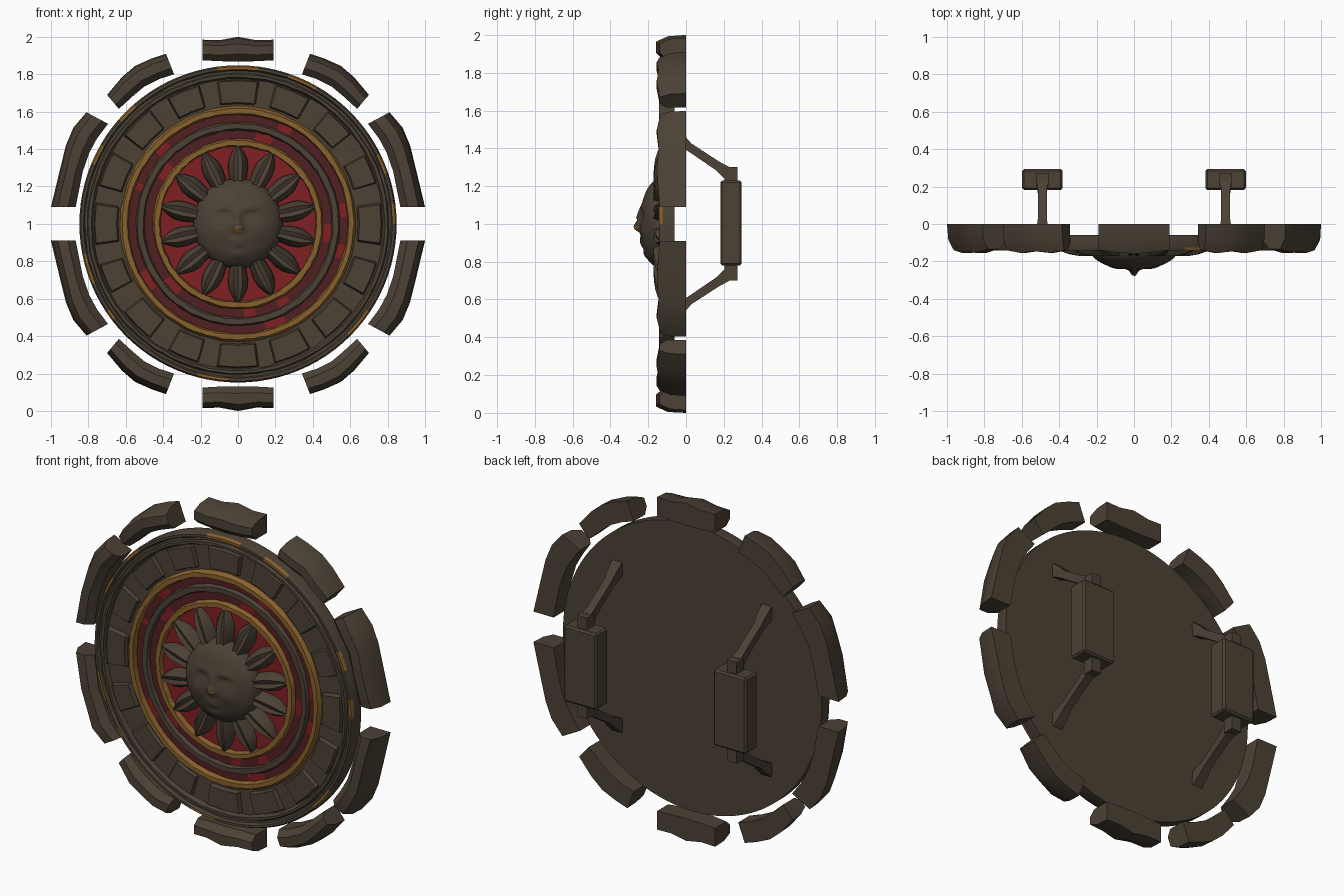
import bpy, bmesh, math, random
from mathutils import Vector, Matrix

if "Cube" in bpy.data.objects:
    bpy.data.objects.remove(bpy.data.objects["Cube"])

random.seed(4)


def material(name, rgb):
    m = bpy.data.materials.new(name)
    m.diffuse_color = (*rgb, 1)
    m.use_nodes = True
    m.node_tree.nodes["Principled BSDF"].inputs["Base Color"].default_value = m.diffuse_color
    return m


BROWN = material("weathered brown", (0.072, 0.054, 0.036))
GOLD = material("worn gold", (0.25, 0.122, 0.026))
RED = material("bright red", (0.22, 0.014, 0.017))
DARK_RED = material("dark red", (0.085, 0.014, 0.015))
ALL = [BROWN, GOLD, RED, DARK_RED]


def finish(bm, name, angle=35, fix=True):
    if fix:
        bmesh.ops.recalc_face_normals(bm, faces=bm.faces)
    me = bpy.data.meshes.new(name)
    bm.to_mesh(me)
    bm.free()
    for m in ALL:
        me.materials.append(m)
    ob = bpy.data.objects.new(name, me)
    bpy.context.collection.objects.link(ob)
    bpy.ops.object.select_all(action='DESELECT')
    ob.select_set(True)
    bpy.context.view_layer.objects.active = ob
    bpy.ops.object.shade_smooth_by_angle(angle=math.radians(angle))
    return ob


def loft(bm, sections):
    """Skin closed cross-sections in order and cap both ends."""
    rows = [[bm.verts.new(p) for p in s] for s in sections]
    n = len(rows[0])
    for a, b in zip(rows, rows[1:]):
        for i in range(n):
            j = (i + 1) % n
            bm.faces.new((a[i], a[j], b[j], b[i]))
    bm.faces.new(rows[0])
    bm.faces.new(rows[-1][::-1])


def polar(r, a, y):
    return Vector((r * math.sin(a), y, 1 + r * math.cos(a)))


# Round shield board: lathe profile (radius, y, material of the band that follows)
PROFILE = [(0, -.105, 2), (.415, -.105, 1), (.42, -.135, 1), (.447, -.135, 1),
           (.455, -.11, 3), (.50, -.11, 0), (.508, -.13, 0), (.537, -.13, 0),
           (.545, -.11, 3), (.585, -.11, 1), (.592, -.14, 1), (.618, -.14, 1),
           (.63, -.115, 0), (.775, -.115, 0), (.785, -.14, 0), (.80, -.14, 0),
           (.806, -.125, 0), (.818, -.125, 0), (.826, -.142, 0), (.84, -.142, 0),
           (.848, -.125, 0), (.848, -.06, 0), (0, -.06, 0)]
SEG = 96
bm = bmesh.new()
rings = []
for r, y, m in PROFILE:
    if r == 0:
        rings.append([bm.verts.new((0, y, 1))] * SEG)
        continue
    wob = .003 if r < .82 else 0
    rings.append([bm.verts.new(polar(r + random.uniform(-wob, wob), math.tau * i / SEG, y))
                  for i in range(SEG)])
for k in range(len(rings) - 1):
    mat = PROFILE[k][2]
    for i in range(SEG):
        j = (i + 1) % SEG
        quad = [rings[k][i], rings[k][j], rings[k + 1][j], rings[k + 1][i]]
        f = bm.faces.new(list(dict.fromkeys(quad)))
        f.material_index = mat
        # worn gilding on the rim, brighter paint in places on the red bands
        if k in (18, 19) and math.sin(i * .41) + math.sin(i * 1.13 + 1) > .75:
            f.material_index = 1
        if mat == 3 and math.sin(i * .33) + math.sin(i * .9 + k) > 1.1:
            f.material_index = 2
finish(bm, "shield_board")

# Stone plates around the wide outer band
bm = bmesh.new()
for k in range(16):
    mid = math.tau * k / 16
    half = math.radians(8.5 if k % 4 == 0 else 6 + 2 * random.random())
    top = -.132 - .008 * random.random()
    secs = []
    for t in (-1, -.9, 0, .9, 1):
        a = mid + half * t
        y = top if abs(t) < 1 else -.113
        secs.append([polar(.64, a, -.11), polar(.65, a, y),
                     polar(.765, a, y), polar(.772, a, -.11)])
    loft(bm, secs)
finish(bm, "band_plates", 25)

# Outer stone blocks: stations of (outer x, outer z, inner x, inner z, depth)
TOP = [(-.19, 1.985, -.19, 1.875, .14), (-.1, 1.982, -.1, 1.87, .15), (0, 2.0, 0, 1.868, .16),
       (.1, 1.982, .1, 1.87, .15), (.19, 1.985, .19, 1.875, .14)]
DIAGONAL = [(.385, 1.91, .342, 1.80, .14), (.46, 1.885, .42, 1.775, .155),
            (.55, 1.845, .50, 1.735, .145), (.62, 1.785, .56, 1.685, .155),
            (.70, 1.69, .637, 1.615, .14)]
SIDE = [(.81, 1.597, .695, 1.535, .135), (.88, 1.515, .755, 1.455, .155),
        (.92, 1.42, .795, 1.38, .145), (.952, 1.29, .83, 1.28, .155),
        (1.0, 1.09, .868, 1.09, .14)]


def block(name, stations, sx, sz):
    bm = bmesh.new()
    secs = []
    for n, (ox, oz, ix, iz, d) in enumerate(stations):
        o, i = Vector((sx * ox, 0, 1 + sz * (oz - 1))), Vector((sx * ix, 0, 1 + sz * (iz - 1)))
        e = .03 * random.random()
        sec = []
        for t, y in ((0, 0), (.03 + e, -.6 * d), (.25 + e, -d), (.72 - e, -d), (1, -.75 * d), (1, 0)):
            sec.append(o.lerp(i, t) + Vector((0, y, 0)))
        secs.append(sec)
    loft(bm, secs)
    finish(bm, name, 40)


block("rim_block_top", TOP, 1, 1)
block("rim_block_bottom", TOP, 1, -1)
for sx, h in ((1, "right"), (-1, "left")):
    for sz, v in ((1, "upper"), (-1, "lower")):
        block(f"rim_block_{v}_{h}_diagonal", DIAGONAL, sx, sz)
        block(f"rim_block_{v}_{h}_side", SIDE, sx, sz)

# Sun rays: pointed leaves with a groove down the middle
bm = bmesh.new()
for k in range(14):
    a = math.tau * k / 14
    out = Vector((math.sin(a), 0, math.cos(a)))
    side = Vector((math.cos(a), 0, -math.sin(a)))
    secs = []
    for r, w, top in ((.18, .035, .17), (.25, .047, .172), (.30, .054, .17), (.345, .05, .163),
                      (.385, .032, .15), (.41, .016, .138), (.43, .003, .125)):
        c = Vector((0, 0, 1)) + out * r
        groove = top - .22 * w
        secs.append([c + side * (w * s) + Vector((0, -y, 0)) for s, y in
                     ((-1, .10), (-.95, .13 if w > .02 else .11), (-.45, top), (0, groove),
                      (.45, top), (.95, .13 if w > .02 else .11), (1, .10))])
    loft(bm, secs)
finish(bm, "sun_rays", 40)

# Sun face: half dome pushed into features (x, z, width, height, amount)
FEATURES = [(0, .035, .016, .04, .022), (0, -.02, .021, .022, .038),
            (0, -.088, .036, .009, .013), (0, -.113, .028, .010, .012), (0, -.168, .04, .025, .010)]
for s in (-1, 1):
    FEATURES += [(s * .075, .04, .036, .022, -.018), (s * .078, .036, .026, .012, .013),
                 (s * .07, .085, .05, .016, .008), (s * .105, -.045, .04, .04, .008)]
bm = bmesh.new()
bmesh.ops.create_icosphere(bm, subdivisions=5, radius=1)
bmesh.ops.delete(bm, geom=[v for v in bm.verts if v.co.y > .02], context='VERTS')
for v in bm.verts:
    x, z = v.co.x * .238, v.co.z * .24
    depth = .125 * max(0, -v.co.y) ** .85
    for fx, fz, w, h, amt in FEATURES:
        depth += amt * math.exp(-((x - fx) / w) ** 2 - ((z - fz) / h) ** 2)
    v.co = (x, -.118 - depth, 1.003 + z)
for f in bm.faces:
    c = f.calc_center_median()
    if abs(c.x) < .018 and .957 < c.z < .982:
        f.material_index = 1  # gilded nose tip
finish(bm, "sun_face", 60, fix=False)

# Two rear handles: bent arms and a bevelled grip each
for sx, h in ((1, "right"), (-1, "left")):
    x = sx * .49
    for sz, v in ((1, "upper"), (-1, "lower")):
        bm = bmesh.new()
        secs = []
        for y, z, wx, wz in ((-.07, .47, .032, .035), (-.01, .43, .028, .026), (.02, .405, .024, .02),
                             (.17, .305, .024, .022), (.215, .272, .028, .03)):
            secs.append([(x + a * wx, y + b * wz * .45, 1 + sz * (z + b * wz))
                         for a, b in ((-1, -1), (1, -1), (1, 1), (-1, 1))])
        loft(bm, secs)
        # socket joining the arm to the grip
        secs = [[(x + a * .032, .238 + b * .034, 1 + sz * z)
                 for a, b in ((-1, -1), (1, -1), (1, 1), (-1, 1))] for z in (.2, .285, .3)]
        loft(bm, secs)
        finish(bm, f"handle_arm_{v}_{h}")
    bm = bmesh.new()
    bmesh.ops.create_cube(bm, size=1, matrix=Matrix.Translation((x, .238, 1.005))
                          @ Matrix.Diagonal((.215, .113, .45, 1)))
    bmesh.ops.bevel(bm, geom=bm.edges[:], offset=.01, segments=1, affect='EDGES')
    finish(bm, f"handle_grip_{h}")
